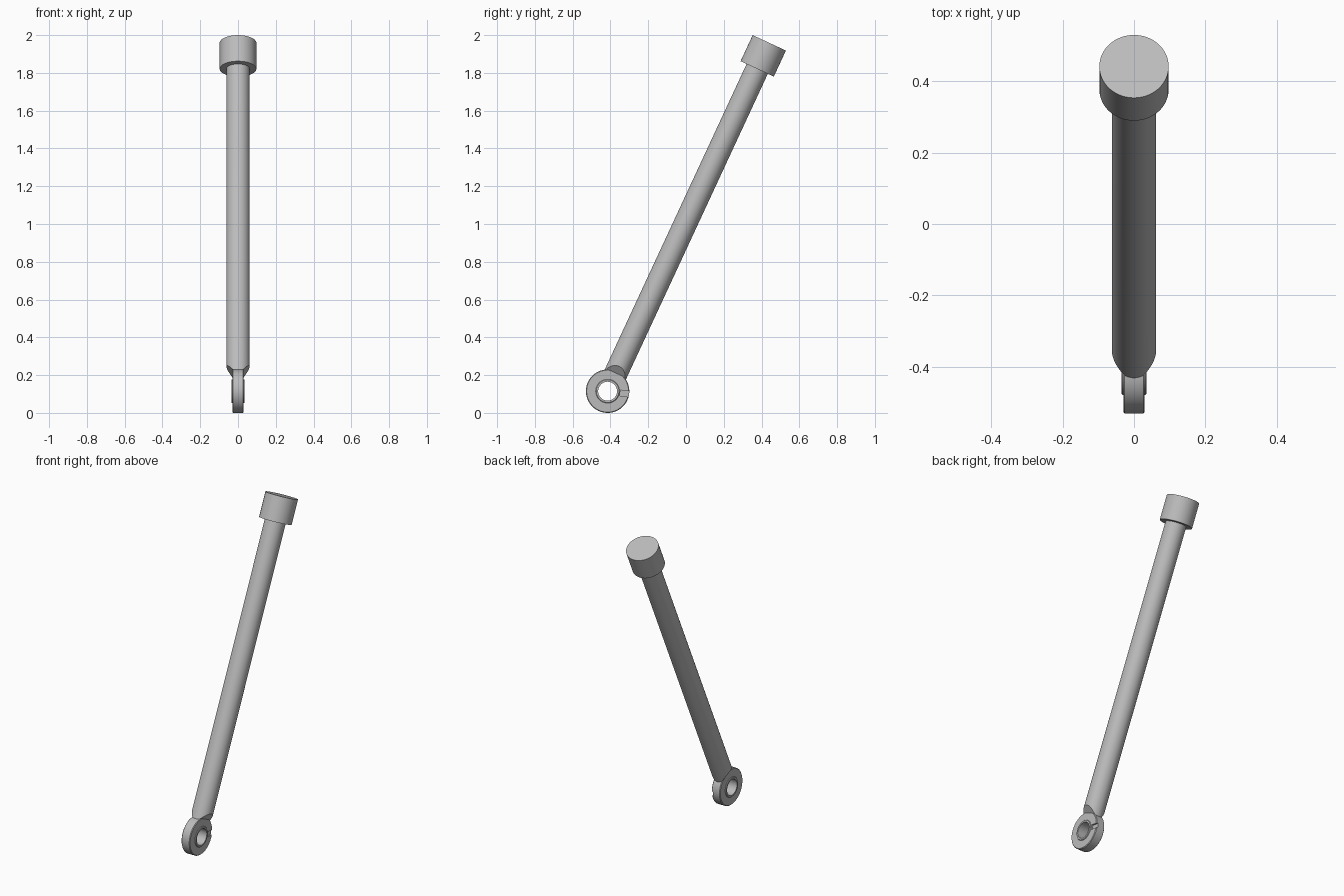
import bpy, bmesh, math
from mathutils import Matrix, Vector

if "Cube" in bpy.data.objects:
    bpy.data.objects.remove(bpy.data.objects["Cube"])

steel = bpy.data.materials.new("grey steel")
steel.use_nodes = True
GREY = (0.5, 0.5, 0.5, 1)
steel.diffuse_color = GREY
steel.node_tree.nodes["Principled BSDF"].inputs["Base Color"].default_value = GREY

# Everything is built with the eye at the origin and the rod along z, then leaned back
PLACE = Matrix.Translation((0, -0.415, 0.115)) @ Matrix.Rotation(math.radians(-24.9), 4, "X")
ROD_R = 0.062
EYE_HALF = 0.03


def finish(name, bm):
    bmesh.ops.recalc_face_normals(bm, faces=bm.faces)
    mesh = bpy.data.meshes.new(name)
    bm.to_mesh(mesh)
    bm.free()
    mesh.materials.append(steel)
    obj = bpy.data.objects.new(name, mesh)
    bpy.context.collection.objects.link(obj)
    obj.matrix_world = PLACE
    return obj


def smooth(obj):
    bpy.ops.object.select_all(action="DESELECT")
    obj.select_set(True)
    bpy.context.view_layer.objects.active = obj
    bpy.ops.object.shade_smooth_by_angle(angle=math.radians(30))


def cylinder(radius, bottom, top):
    bm = bmesh.new()
    bmesh.ops.create_cone(bm, cap_ends=True, segments=64, radius1=radius, radius2=radius,
                          depth=top - bottom,
                          matrix=Matrix.Translation((0, 0, (top + bottom) / 2)))
    return bm


def ring(inner, outer, half, bevel):
    """Ring around the x axis with a bevelled outer rim."""
    profile = [(-half, inner), (-half, outer - bevel), (bevel - half, outer),
               (half - bevel, outer), (half, outer - bevel), (half, inner)]
    bm = bmesh.new()
    verts = [bm.verts.new((x, 0, r)) for x, r in profile]
    edges = [bm.edges.new((verts[i - 1], verts[i])) for i in range(len(verts))]
    bmesh.ops.spin(bm, geom=verts + edges, cent=(0, 0, 0), axis=(1, 0, 0),
                   angle=math.tau, steps=64, use_merge=True)
    bmesh.ops.remove_doubles(bm, verts=bm.verts, dist=1e-5)
    return bm


# Rod, with two sloping flats down to the thickness of the eye
bm = cylinder(ROD_R, 0.085, 1.9)
for side in (1, -1):
    cut = bmesh.ops.bisect_plane(
        bm, geom=bm.verts[:] + bm.edges[:] + bm.faces[:],
        plane_co=(side * EYE_HALF, 0, 0.105),
        plane_no=Vector((side * 0.04, 0, -0.032)).normalized(), clear_outer=True)
    rim = [e for e in cut["geom_cut"] if isinstance(e, bmesh.types.BMEdge)]
    bmesh.ops.holes_fill(bm, edges=rim, sides=0)
smooth(finish("rod", bm))

# End cap
smooth(finish("end_cap", cylinder(0.097, 1.881, 2.033)))

# Eye, with a shallow slot on its left face
eye = finish("eye", ring(0.06, 0.115, EYE_HALF, 0.004))
bm = bmesh.new()
bmesh.ops.create_cube(bm, size=1, matrix=Matrix.Rotation(math.radians(17), 4, "X")
                      @ Matrix.Translation((EYE_HALF, 0.095, 0))
                      @ Matrix.Diagonal((0.02, 0.056, 0.03, 1)))
cutter = finish("slot_cutter", bm)
cutter.hide_render = True
slot = eye.modifiers.new("slot", "BOOLEAN")
slot.operation = "DIFFERENCE"
slot.solver = "EXACT"
slot.object = cutter
bpy.context.view_layer.update()
bpy.context.view_layer.objects.active = eye
bpy.ops.object.modifier_apply(modifier=slot.name)
bpy.data.objects.remove(cutter)
smooth(eye)

# Bushing lining the eye
smooth(finish("bushing", ring(0.05, 0.063, 0.035, 0.003)))
